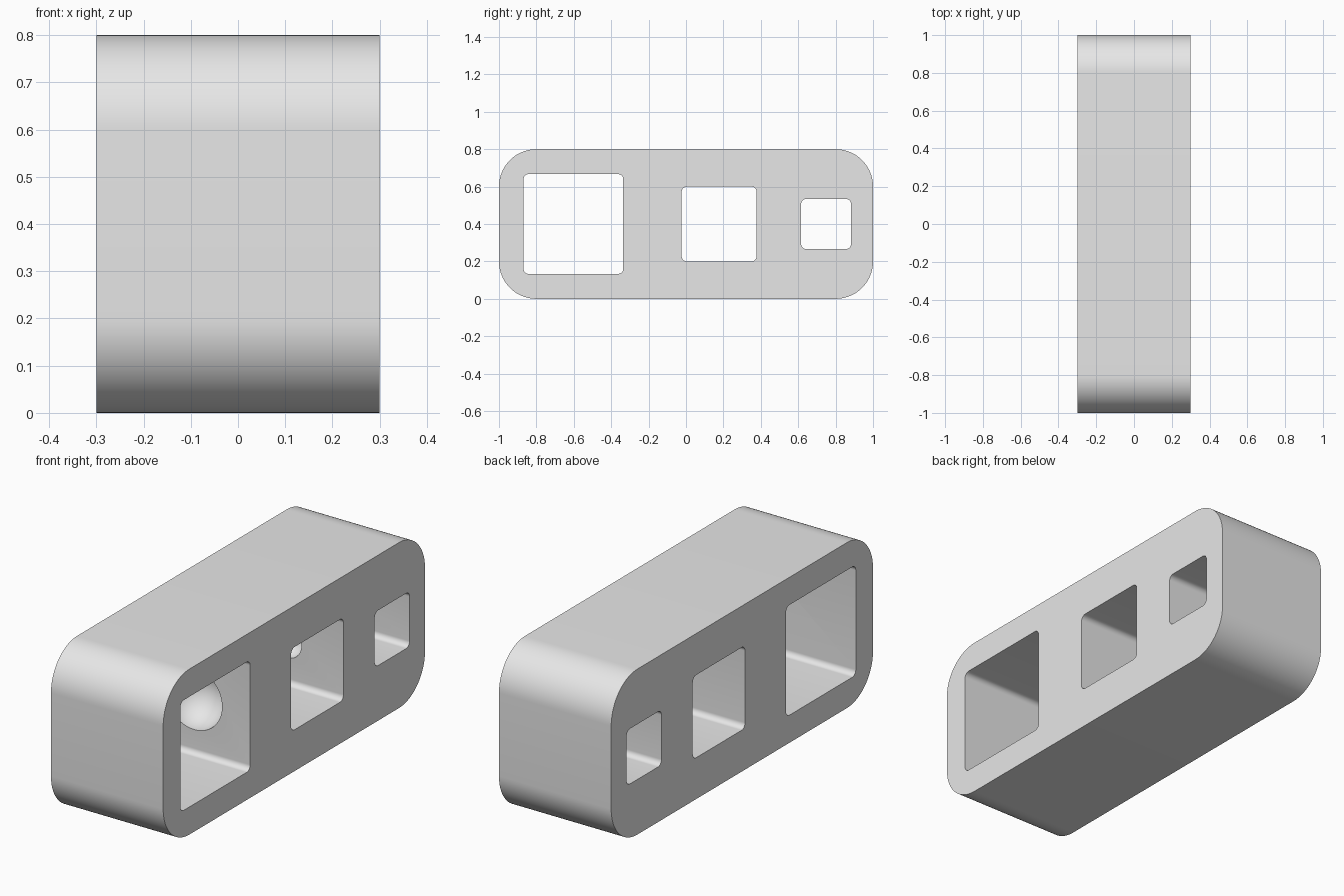
import bpy, bmesh, math

if "Cube" in bpy.data.objects:
    bpy.data.objects.remove(bpy.data.objects["Cube"])

grey = bpy.data.materials.new("light grey")
grey.diffuse_color = (0.8, 0.8, 0.8, 1)
grey.use_nodes = True
grey.node_tree.nodes["Principled BSDF"].inputs["Base Color"].default_value = grey.diffuse_color


def rounded_prism(name, yc, zc, w, h, r, depth, seg):
    """Rounded rectangle in the YZ plane, extruded along X and centred on x = 0."""
    bm = bmesh.new()
    verts = []
    corners = ((1, 1), (-1, 1), (-1, -1), (1, -1))
    for k, (sy, sz) in enumerate(corners):
        for i in range(seg + 1):
            a = math.pi / 2 * (k + i / seg)
            verts.append(bm.verts.new((-depth / 2,
                                       yc + sy * (w / 2 - r) + r * math.cos(a),
                                       zc + sz * (h / 2 - r) + r * math.sin(a))))
    face = bm.faces.new(verts)
    ext = bmesh.ops.extrude_face_region(bm, geom=[face], use_keep_orig=True)
    new = [g for g in ext["geom"] if isinstance(g, bmesh.types.BMVert)]
    bmesh.ops.translate(bm, vec=(depth, 0, 0), verts=new)
    bmesh.ops.recalc_face_normals(bm, faces=bm.faces[:])
    return to_object(name, bm)


def ball(name, y, z, r):
    """Sphere that leaves a round hollow in a wall."""
    bm = bmesh.new()
    bmesh.ops.create_uvsphere(bm, u_segments=48, v_segments=24, radius=r)
    bmesh.ops.translate(bm, vec=(0, y, z), verts=bm.verts[:])
    return to_object(name, bm)


def to_object(name, bm):
    mesh = bpy.data.meshes.new(name)
    bm.to_mesh(mesh)
    bm.free()
    mesh.materials.append(grey)
    obj = bpy.data.objects.new(name, mesh)
    bpy.context.collection.objects.link(obj)
    return obj


def cut(target, cutter):
    """Subtract the cutter, then discard it."""
    bpy.context.view_layer.objects.active = target
    mod = target.modifiers.new("cut", 'BOOLEAN')
    mod.operation = 'DIFFERENCE'
    mod.solver = 'EXACT'
    mod.object = cutter
    bpy.ops.object.modifier_apply(modifier=mod.name)
    bpy.data.objects.remove(cutter)


# Main block with large rounded ends
block = rounded_prism("block", 0, 0.4, 2.0, 0.8, 0.2, 0.6, 20)

# Three square windows, each with a round hollow in its rear wall
for yc, size, hollow in ((-0.602, 0.533, 0.15), (0.177, 0.4, 0.075), (0.749, 0.267, 0.0375)):
    cut(block, rounded_prism("window_cutter", yc, 0.4, size, size, 0.027, 0.8, 10))
    cut(block, ball("hollow_cutter", yc + size / 2, 0.4, hollow))

# Smooth fillets, crisp edges
bpy.ops.object.select_all(action='DESELECT')
block.select_set(True)
bpy.context.view_layer.objects.active = block
bpy.ops.object.shade_smooth_by_angle(angle=math.radians(30))
